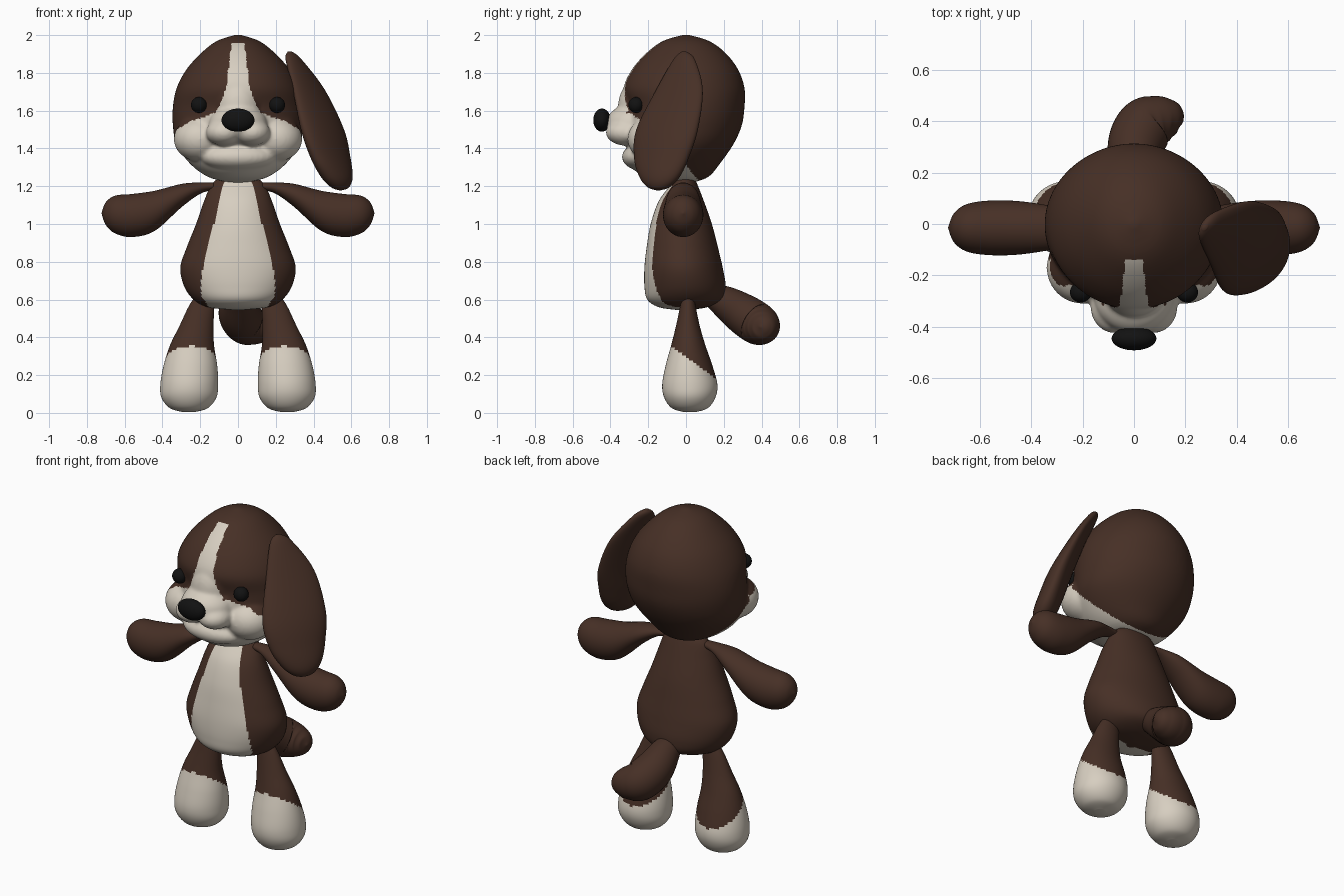
import bpy, bmesh, math
from mathutils import Vector, Matrix

cube = bpy.data.objects.get("Cube")
if cube:
    bpy.data.objects.remove(cube, do_unlink=True)


def material(name, rgb):
    m = bpy.data.materials.new(name)
    m.use_nodes = True
    m.diffuse_color = (*rgb, 1)
    b = m.node_tree.nodes["Principled BSDF"]
    b.inputs["Base Color"].default_value = (*rgb, 1)
    b.inputs["Roughness"].default_value = 0.8
    return m


BROWN = material("chocolate brown", (0.062, 0.029, 0.019))
CREAM = material("warm cream", (0.68, 0.62, 0.53))
BLACK = material("black", (0.006, 0.006, 0.006))


def interp(table, t):
    """Linear lookup in a rising table of (key, value)."""
    if t <= table[0][0]:
        return table[0][1]
    for (a, va), (b, vb) in zip(table, table[1:]):
        if t <= b:
            return va + (vb - va) * (t - a) / (b - a)
    return table[-1][1]


def spline(rows, steps=8):
    """Catmull-Rom interpolation of number rows."""
    out = []
    for i in range(len(rows) - 1):
        p = [rows[max(i - 1, 0)], rows[i], rows[i + 1], rows[min(i + 2, len(rows) - 1)]]
        for k in range(steps):
            t = k / steps
            out.append([b + 0.5 * t * (c - a + t * (2*a - 5*b + 4*c - d + t * (3*(b - c) + d - a)))
                        for a, b, c, d in zip(*p)])
    return out + [list(rows[-1])]


def skin(bm, rings, segments=64):
    """Close a surface through elliptical rings (centre, u, v)."""
    loops = []
    for c, u, v in rings:
        angles = [math.tau * i / segments for i in range(segments)]
        loops.append([bm.verts.new(c + u * math.cos(a) + v * math.sin(a)) for a in angles])
    for l0, l1 in zip(loops, loops[1:]):
        for i in range(segments):
            j = (i + 1) % segments
            bm.faces.new((l0[i], l0[j], l1[j], l1[i]))
    bm.faces.new(loops[0])
    bm.faces.new(loops[-1])


def upright(rows, yaw=0):
    """Rings from rows of z, x, y, half width, half depth."""
    turn = Matrix.Rotation(math.radians(yaw), 3, 'Z')
    return [(Vector((x, y, z)), turn @ Vector((max(a, .002), 0, 0)), turn @ Vector((0, max(b, .002), 0)))
            for z, x, y, a, b in spline(rows)]


def ball(bm, centre, radii):
    mat = Matrix.Translation(centre) @ Matrix.Diagonal((*radii, 1))
    bmesh.ops.create_uvsphere(bm, u_segments=40, v_segments=24, radius=1, matrix=mat)


def paint(obj, rule):
    for f in obj.data.polygons:
        f.material_index = int(rule(f.center))


def finish(name, bm, mats):
    bmesh.ops.recalc_face_normals(bm, faces=bm.faces)
    mesh = bpy.data.meshes.new(name)
    bm.to_mesh(mesh)
    bm.free()
    obj = bpy.data.objects.new(name, mesh)
    bpy.context.collection.objects.link(obj)
    for m in mats:
        mesh.materials.append(m)
    mesh.shade_smooth()
    return obj


# Head: skull, cheeks, brow bridge, muzzle, jowls and chin fused together
skull = [(1.22, 0, -.02, .05, .06), (1.25, 0, -.05, .16, .17), (1.32, 0, -.06, .255, .24),
         (1.42, 0, -.03, .325, .28), (1.52, 0, -.01, .345, .305), (1.62, 0, 0, .345, .31),
         (1.72, 0, -.01, .325, .32), (1.82, 0, -.005, .272, .28), (1.91, 0, 0, .19, .205),
         (1.97, 0, 0, .11, .12), (2.003, 0, 0, .01, .01)]
bm = bmesh.new()
skin(bm, upright(skull))
ball(bm, (0, -.23, 1.62), (.13, .13, .16))
ball(bm, (0, -.28, 1.53), (.155, .145, .105))
ball(bm, (0, -.22, 1.355), (.2, .12, .075))
for s in (-1, 1):
    ball(bm, (s * .2, -.17, 1.45), (.14, .14, .12))
    ball(bm, (s * .075, -.32, 1.485), (.095, .105, .07))
head = finish("head", bm, [BROWN, CREAM])
remesh = head.modifiers.new("fuse", 'REMESH')
remesh.mode = 'VOXEL'
remesh.voxel_size = 0.01
soften = head.modifiers.new("soften", 'SMOOTH')
soften.factor = 0.5
soften.iterations = 10
deps = bpy.context.evaluated_depsgraph_get()
fused = bpy.data.meshes.new_from_object(head.evaluated_get(deps))
head.modifiers.clear()
head.data = fused
fused.materials.clear()
for m in (BROWN, CREAM):
    fused.materials.append(m)
fused.shade_smooth()

# Cream blaze down the forehead, spreading over the muzzle and cheeks
blaze = [(1.48, .5), (1.49, .34), (1.545, .25), (1.56, .2), (1.59, .12), (1.655, .085),
         (1.735, .058), (1.9, .041), (1.985, .036)]


def face_patch(c):
    if c.y > -.14:
        return c.z < 1.49 - 1.2 * (c.y + .15)
    return abs(c.x) < interp(blaze, c.z)


paint(head, face_patch)

# Nose and eyes
bm = bmesh.new()
ball(bm, (0, -.445, 1.55), (.087, .046, .061))
finish("nose", bm, [BLACK])
for s, side in ((1, "left"), (-1, "right")):
    bm = bmesh.new()
    ball(bm, (s * .207, -.265, 1.63), (.042, .04, .042))
    finish(side + "_eye", bm, [BLACK])

# Single floppy ear on the left
ear = [(1.912, .275, -.01, .01, .015), (1.87, .295, -.01, .03, .065), (1.71, .375, -.035, .045, .143),
       (1.5, .447, -.1, .066, .188), (1.35, .49, -.13, .07, .165), (1.25, .523, -.14, .065, .12),
       (1.195, .54, -.145, .04, .065), (1.178, .543, -.147, .005, .01)]
bm = bmesh.new()
skin(bm, upright(ear, -32))
finish("left_ear", bm, [BROWN])

# Body with a cream belly
body_rows = [(.545, 0, -.02, .03, .03), (.56, 0, -.015, .16, .13), (.6, 0, -.005, .235, .2),
             (.67, 0, -.005, .285, .215), (.77, 0, -.013, .305, .207), (.88, 0, -.02, .27, .188),
             (1.0, 0, -.025, .222, .162), (1.12, 0, -.025, .18, .12), (1.21, 0, -.01, .14, .07),
             (1.25, 0, -.01, .09, .05)]
bm = bmesh.new()
skin(bm, upright(body_rows), 128)
body = finish("body", bm, [BROWN, CREAM])
belly = [(.55, .15), (.62, .195), (.73, .195), (.97, .135), (1.22, .075)]
paint(body, lambda c: c.y < -.03 and abs(c.x) < interp(belly, c.z))

# Arms and legs
arm = [(.13, 1.2, .02, .03), (.2, 1.19, .03, .045), (.3, 1.15, .062, .08), (.44, 1.07, .106, .103),
       (.56, 1.045, .114, .106), (.65, 1.05, .1, .092), (.7, 1.055, .06, .056), (.722, 1.057, .003, .003)]
leg = [(.004, .26, .02, .03, .03), (.025, .26, .02, .1, .095), (.08, .26, .02, .145, .135),
       (.15, .258, .02, .153, .146), (.25, .252, .016, .142, .124), (.36, .243, .012, .116, .09),
       (.46, .22, .01, .09, .063), (.56, .195, .01, .068, .042), (.62, .185, .01, .04, .03)]
for s, side in ((1, "left"), (-1, "right")):
    bm = bmesh.new()
    skin(bm, [(Vector((s * x, -.015, z)), Vector((0, 0, rz)), Vector((0, ry, 0)))
              for x, z, rz, ry in spline(arm)], 48)
    finish(side + "_arm", bm, [BROWN])
    bm = bmesh.new()
    skin(bm, upright([(z, s * x, y, a, b) for z, x, y, a, b in leg]), 96)
    limb = finish(side + "_leg", bm, [BROWN, CREAM])
    paint(limb, lambda c: c.z < .296 - .73 * c.y)

# Tail curling round to the left
tail = [(0, .1, .64, .05), (0, .2, .59, .085), (.005, .3, .525, .108), (.04, .375, .475, .112),
        (.09, .4, .46, .1), (.14, .405, .455, .08), (.175, .4, .455, .05), (.19, .395, .455, .004)]
path = spline(tail)
bm = bmesh.new()
rings = []
for i, (x, y, z, r) in enumerate(path):
    ahead, behind = path[min(i + 1, len(path) - 1)], path[max(i - 1, 0)]
    along = (Vector(ahead[:3]) - Vector(behind[:3])).normalized()
    u = along.cross(Vector((0, 0, 1))).normalized()
    rings.append((Vector((x, y, z)), u * r, along.cross(u) * r))
skin(bm, rings, 40)
finish("tail", bm, [BROWN])
